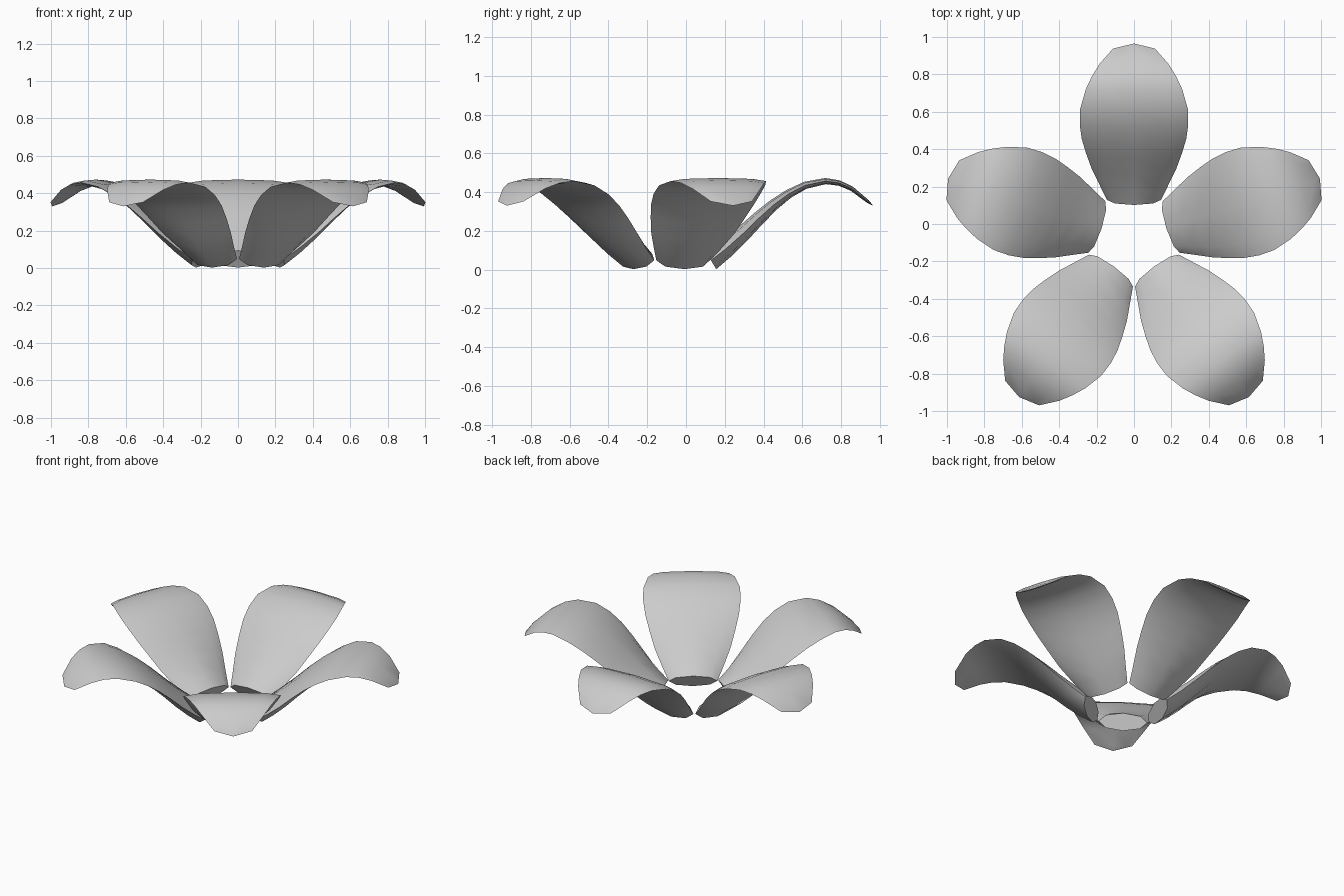
import bpy, math
from mathutils import Vector, Matrix

if "Cube" in bpy.data.objects:
    bpy.data.objects.remove(bpy.data.objects["Cube"])

# Petal stations: y, z of the centre line, half width, half thickness
CENTRE_Y = -0.080
STATIONS = [
    (0.129, 0.048, 0.145, 0.053),
    (0.205, 0.107, 0.182, 0.048),
    (0.295, 0.187, 0.226, 0.041),
    (0.377, 0.267, 0.256, 0.035),
    (0.453, 0.335, 0.279, 0.029),
    (0.530, 0.391, 0.290, 0.023),
    (0.615, 0.435, 0.288, 0.019),
    (0.720, 0.457, 0.258, 0.016),
    (0.790, 0.447, 0.225, 0.014),
    (0.855, 0.418, 0.185, 0.012),
    (0.938, 0.352, 0.112, 0.008),
]
TIP = (0.965, 0.330)
BASE_DIRECTION = Vector((0, 0.86, 0.51))
SIDES = 8


def make_petal(name, turn):
    """Loft flattened octagons along the arching centre line."""
    path = [Vector((0, s[0] - CENTRE_Y, s[1])) for s in STATIONS]
    path.append(Vector((0, TIP[0] - CENTRE_Y, TIP[1])))
    verts, faces = [], []
    for i, (_, _, w, t) in enumerate(STATIONS):
        d = (path[i + 1] - path[i - 1]).normalized() if i else BASE_DIRECTION
        normal = Vector((0, -d.z, d.y))
        for k in range(SIDES):
            a = 2 * math.pi * k / SIDES
            verts.append(path[i] + Vector((w * math.cos(a), 0, 0)) + normal * t * math.sin(a))
    verts.append(path[-1])
    for i in range(len(STATIONS) - 1):
        for k in range(SIDES):
            a, b = i * SIDES + k, i * SIDES + (k + 1) % SIDES
            faces.append((a, a + SIDES, b + SIDES, b))
    # base cap and tip fan
    faces.append(tuple(range(SIDES)))
    last, tip = (len(STATIONS) - 1) * SIDES, len(verts) - 1
    for k in range(SIDES):
        faces.append((last + k, tip, last + (k + 1) % SIDES))

    spin = Matrix.Translation((0, CENTRE_Y, 0)) @ Matrix.Rotation(turn, 4, 'Z')
    mesh = bpy.data.meshes.new(name)
    mesh.from_pydata([spin @ v for v in verts], [], faces)
    mesh.update()
    obj = bpy.data.objects.new(name, mesh)
    bpy.context.collection.objects.link(obj)
    bpy.ops.object.select_all(action='DESELECT')
    obj.select_set(True)
    bpy.context.view_layer.objects.active = obj
    # consistent outward normals
    bpy.ops.object.mode_set(mode='EDIT')
    bpy.ops.mesh.select_all(action='SELECT')
    bpy.ops.mesh.normals_make_consistent(inside=False)
    bpy.ops.object.mode_set(mode='OBJECT')
    bpy.ops.object.shade_smooth_by_angle(angle=math.radians(40))
    return obj


# Five petals around the flower centre
for n in range(5):
    make_petal(f"petal_{n + 1}", 2 * math.pi * n / 5)
